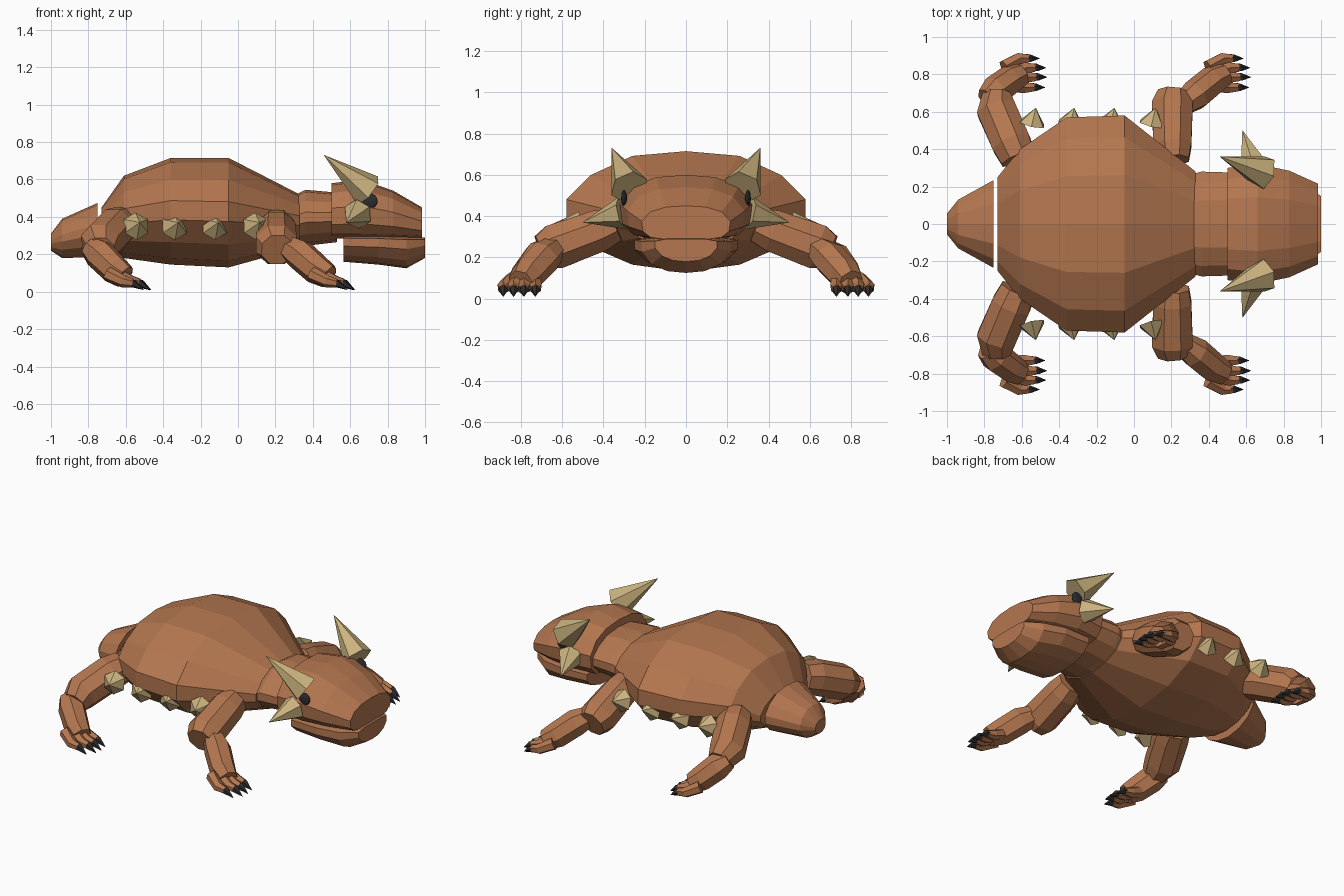
import bpy, bmesh, math
from mathutils import Vector

cube = bpy.data.objects.get("Cube")
if cube:
    bpy.data.objects.remove(cube, do_unlink=True)


def material(name, rgb):
    m = bpy.data.materials.new(name)
    m.use_nodes = True
    color = (*rgb, 1)
    m.diffuse_color = color
    bsdf = next(n for n in m.node_tree.nodes if n.type == 'BSDF_PRINCIPLED')
    bsdf.inputs["Base Color"].default_value = color
    bsdf.inputs["Roughness"].default_value = 0.8
    return m


SKIN = material("brown skin", (0.46, 0.185, 0.08))
HORN = material("tan horn", (0.60, 0.45, 0.21))
DARK = material("dark claw", (0.027, 0.027, 0.03))


def skin_rings(name, rings, mat):
    """Join rings of points into one closed flat-shaded tube."""
    bm = bmesh.new()
    loops = [[bm.verts.new(p) for p in ring] for ring in rings]
    n = len(loops[0])
    for a, b in zip(loops, loops[1:]):
        for i in range(n):
            j = (i + 1) % n
            bm.faces.new((a[i], a[j], b[j], b[i]))
    bm.faces.new(loops[0])
    bm.faces.new(loops[-1])
    bmesh.ops.remove_doubles(bm, verts=bm.verts, dist=0.0005)
    bmesh.ops.recalc_face_normals(bm, faces=bm.faces)
    mesh = bpy.data.meshes.new(name)
    bm.to_mesh(mesh)
    bm.free()
    mesh.materials.append(mat)
    ob = bpy.data.objects.new(name, mesh)
    bpy.context.collection.objects.link(ob)


def loft(name, half, sections):
    """Symmetric half profile scaled to (x, half width, top, bottom) sections."""
    outline = half + [(-y, z) for y, z in reversed(half[1:-1])]
    rings = []
    for x, w, top, low in sections:
        mid, h = (top + low) / 2, (top - low) / 2
        rings.append([(x, y * w, mid + z * h) for y, z in outline])
    skin_rings(name, rings, SKIN)


def tube(name, path, mat=SKIN, sides=7):
    """Tapered tube along (x, y, z, radius) points."""
    pts = [Vector(p[:3]) for p in path]
    rings = []
    for i, p in enumerate(pts):
        t = (pts[min(i + 1, len(pts) - 1)] - pts[max(i - 1, 0)]).normalized()
        side = t.cross(Vector((0, 0, 1))).normalized()
        up = side.cross(t)
        ring = []
        for k in range(sides):
            a = math.tau * (k + 0.5) / sides
            ring.append(p + path[i][3] * (side * math.cos(a) + up * math.sin(a)))
        rings.append(ring)
    skin_rings(name, rings, mat)


# Trunk, tail, neck and head
ROUND = [(0, 1), (.45, .92), (.8, .6), (1, .2), (1, -.16), (.8, -.58), (.45, -.88), (0, -1)]
loft("body", ROUND, [(-.73, .25, .45, .22), (-.61, .40, .62, .18), (-.36, .57, .715, .145),
                     (-.05, .58, .715, .13), (.33, .28, .52, .235)])
loft("tail", ROUND, [(-1, .055, .31, .22), (-.94, .13, .39, .18), (-.75, .235, .475, .185)])
loft("neck", ROUND, [(.29, .26, .51, .235), (.36, .28, .545, .245), (.53, .275, .53, .265)])
SKULL = [(0, 1), (.45, .93), (.8, .65), (1, .1), (.97, -.5), (.8, -.85), (.4, -1), (0, -1)]
loft("head", SKULL, [(.50, .30, .58, .285), (.66, .32, .60, .285), (.83, .285, .54, .285),
                     (.985, .215, .45, .285)])
JAW = [(0, 1), (.6, 1), (1, .8), (1, .2), (.78, -.5), (.42, -.9), (0, -1)]
loft("lower_jaw", JAW, [(.565, .245, .30, .16), (.75, .25, .30, .145), (.90, .215, .295, .125),
                        (1, .15, .29, .18)])


def foot(label, shift, s):
    """Toes and claws, shifted along x."""
    toes = [(.73, .615), (.785, .625), (.835, .62), (.885, .585)]
    for i, (y, tip) in enumerate(toes, 1):
        tip += shift
        base = .79 + (y - .81) * .65
        tube(f"{label}_toe_{i}", [(tip - .19, s * base, .095, .04), (tip - .11, s * y, .055, .033),
                                  (tip - .06, s * y, .045, .024)], sides=6)
        tube(f"{label}_claw_{i}", [(tip - .085, s * y, .05, .024), (tip - .05, s * y, .042, .022),
                                   (tip, s * y, .01, .001)], DARK, 5)


FRONT_UPPER = [(.21, .34, .36, .09), (.205, .42, .33, .11), (.205, .64, .25, .118), (.21, .70, .225, .09)]
FRONT_LOWER = [(.25, .63, .25, .06), (.33, .69, .20, .085), (.42, .765, .12, .082), (.485, .80, .08, .065)]
BACK_UPPER = [(-.62, .35, .36, .10), (-.655, .43, .34, .113), (-.735, .61, .26, .113), (-.735, .69, .22, .08)]
BACK_LOWER = [(-.79, .67, .24, .06), (-.74, .71, .20, .085), (-.66, .77, .12, .08), (-.605, .80, .08, .065)]

# Everything that exists on both sides
for s, tag in ((1, "left"), (-1, "right")):
    def flip(path):
        return [(x, s * y, z, r) for x, y, z, r in path]

    for end, upper, lower, shift in (("front", FRONT_UPPER, FRONT_LOWER, 0),
                                     ("back", BACK_UPPER, BACK_LOWER, -1.09)):
        label = f"{tag}_{end}"
        tube(f"{label}_upper_leg", flip(upper), sides=8)
        tube(f"{label}_lower_leg", flip(lower))
        foot(label, shift, s)

    # Horns beside the eye
    tube(f"{tag}_brow_horn", flip([(.695, .275, .54, .095), (.46, .36, .73, .001)]), HORN, 6)
    tube(f"{tag}_cheek_horn", flip([(.64, .31, .415, .08), (.58, .50, .37, .001)]), HORN, 6)

    # Flank spikes
    for i, x in enumerate((-.54, -.335, -.12, .10), 1):
        tube(f"{tag}_flank_spike_{i}", flip([(x - .005, .535, .35, .075), (x + .015, .62, .37, .001)]), HORN, 6)

    # Eye
    bpy.ops.mesh.primitive_uv_sphere_add(segments=12, ring_count=8, radius=.041,
                                         location=(.705, s * .30, .485))
    eye = bpy.context.object
    eye.name = f"{tag}_eye"
    eye.scale = (1, .35, 1)
    eye.data.materials.append(DARK)
